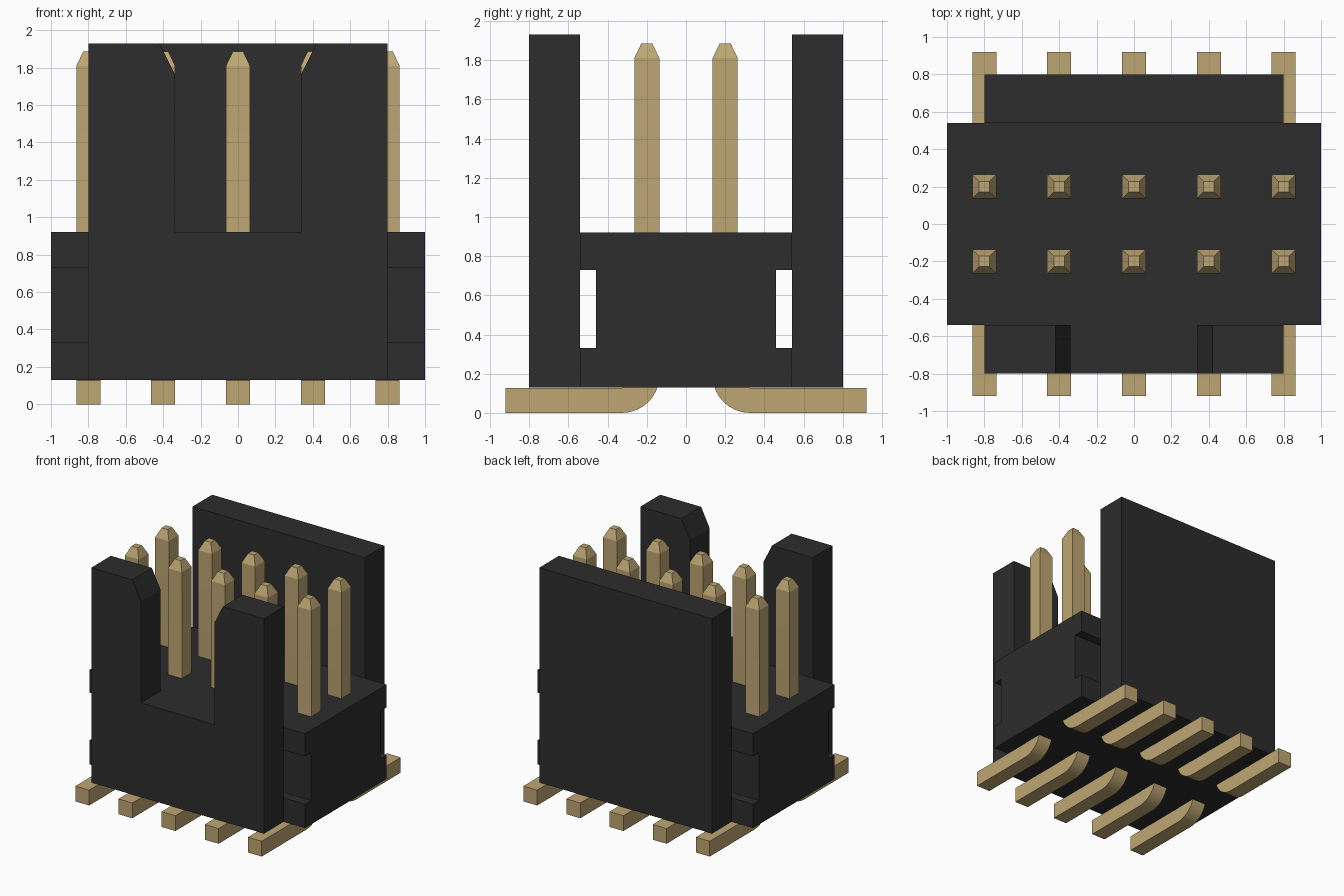
import bpy, bmesh, math
from mathutils import Vector

cube = bpy.data.objects.get("Cube")
if cube:
    bpy.data.objects.remove(cube, do_unlink=True)


def material(name, rgb):
    m = bpy.data.materials.new(name)
    m.use_nodes = True
    m.diffuse_color = (*rgb, 1)
    bsdf = next(n for n in m.node_tree.nodes if n.type == "BSDF_PRINCIPLED")
    bsdf.inputs["Base Color"].default_value = (*rgb, 1)
    return m


PLASTIC = material("black plastic", (0.026, 0.026, 0.026))
GOLD = material("gold metal", (0.515, 0.381, 0.171))


def prism(points, axis, lo, hi):
    """Extrude a 2D outline along x (outline in y, z) or y (outline in x, z)."""
    bm = bmesh.new()
    place = (lambda a, b: (lo, a, b)) if axis == "x" else (lambda a, b: (a, lo, b))
    face = bm.faces.new([bm.verts.new(place(a, b)) for a, b in points])
    out = bmesh.ops.extrude_face_region(bm, geom=[face])
    step = Vector((hi - lo, 0, 0)) if axis == "x" else Vector((0, hi - lo, 0))
    verts = [g for g in out["geom"] if isinstance(g, bmesh.types.BMVert)]
    bmesh.ops.translate(bm, verts=verts, vec=step)
    bmesh.ops.recalc_face_normals(bm, faces=bm.faces)
    return bm


def finish(bm, name, mat):
    bmesh.ops.recalc_face_normals(bm, faces=bm.faces)
    mesh = bpy.data.meshes.new(name)
    bm.to_mesh(mesh)
    bm.free()
    mesh.materials.append(mat)
    ob = bpy.data.objects.new(name, mesh)
    bpy.context.collection.objects.link(ob)
    return ob


BASE, DECK, TOP = 0.13, 0.92, 1.93

# Base block with a long slot along each side
half = [(0.54, BASE), (0.54, 0.33), (0.46, 0.33), (0.46, 0.73), (0.54, 0.73), (0.54, DECK)]
finish(prism(half + [(-y, z) for y, z in reversed(half)], "x", -1, 1), "base_block", PLASTIC)

# Solid back wall
finish(prism([(-0.8, BASE), (0.8, BASE), (0.8, TOP), (-0.8, TOP)], "y", 0.54, 0.8),
       "back_wall", PLASTIC)

# Front wall with a chamfered key slot
half = [(0.8, BASE), (0.8, TOP), (0.42, TOP), (0.34, 1.77), (0.34, DECK)]
finish(prism(half + [(-x, z) for x, z in reversed(half)], "y", -0.8, -0.54),
       "front_wall", PLASTIC)

# Bent pins: upright post, rounded bend, flat foot and tapered tip
W, SHOULDER, TIP = 0.128, 1.81, 1.885
R, CY, CZ = 0.19, 0.326, 0.19


def arc(radius, steps=8):
    angles = [math.pi + math.pi / 2 * i / steps for i in range(steps + 1)]
    return [(CY + radius * math.cos(a), CZ + radius * math.sin(a)) for a in angles]


def pin(name, x, side):
    y_in, y_out = CY - R, CY - R + W
    outline = ([(y_in, SHOULDER)] + arc(R) + [(0.92, 0), (0.92, W)]
               + arc(R - W)[::-1] + [(y_out, SHOULDER)])
    bm = prism([(side * y, z) for y, z in outline], "x", x - W / 2, x + W / 2)
    top = max(bm.faces, key=lambda f: f.calc_center_median().z)
    centre = top.calc_center_median()
    out = bmesh.ops.extrude_face_region(bm, geom=[top])
    bm.faces.remove(top)
    for v in (g for g in out["geom"] if isinstance(g, bmesh.types.BMVert)):
        v.co = centre + (v.co - centre) * 0.44
        v.co.z = TIP
    return finish(bm, name, GOLD)


pins = [pin(f"{row}_pin_{i + 1}", -0.8 + 0.4 * i, side)
        for row, side in (("front", -1), ("back", 1)) for i in range(5)]

# Smooth the bends, keep the edges sharp
bpy.ops.object.select_all(action="DESELECT")
for ob in pins:
    ob.select_set(True)
bpy.context.view_layer.objects.active = pins[0]
bpy.ops.object.shade_smooth_by_angle(angle=math.radians(25))
